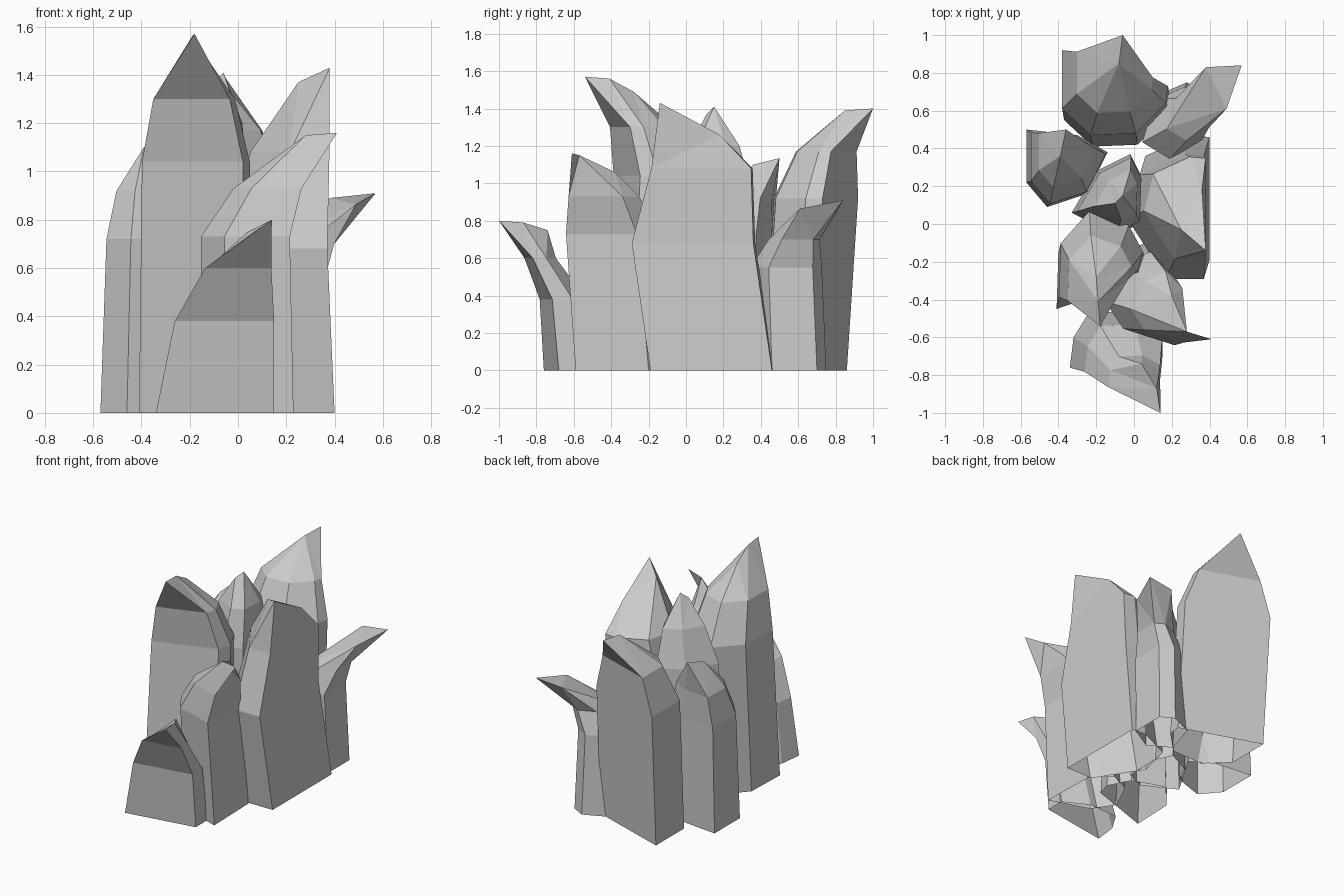
import bpy, bmesh

if "Cube" in bpy.data.objects:
    bpy.data.objects.remove(bpy.data.objects["Cube"])


def crystal(name, base, rings, top, pick):
    """Loft a six-sided shaft: base outline, rings (z, scale, dx, dy), then a pinched tip ridge.
    pick says which ridge point each corner of the last ring runs to."""
    bm = bmesh.new()
    n = len(base)
    cx = sum(p[0] for p in base) / n
    cy = sum(p[1] for p in base) / n
    loops = [[bm.verts.new((x, y, 0)) for x, y in base]]
    for z, s, dx, dy in rings:
        loops.append([bm.verts.new((cx + dx + (x - cx) * s, cy + dy + (y - cy) * s, z))
                      for x, y in base])
    tips = [bm.verts.new(p) for p in top]
    loops.append([tips[int(c)] for c in pick])
    for a, b in zip(loops, loops[1:]):
        for i in range(n):
            j = (i + 1) % n
            bm.faces.new(list(dict.fromkeys([a[i], a[j], b[j], b[i]])))
    # close the top when the ridge points form a triangle
    steps = {frozenset((pick[i - 1], pick[i])) for i in range(n) if pick[i - 1] != pick[i]}
    if len(steps) == 3:
        bm.faces.new(tips)
    # facet the bent quads of the upper part
    bmesh.ops.triangulate(bm, faces=[f for f in bm.faces
                                     if len(f.verts) == 4 and min(v.co.z for v in f.verts) > 0.01])
    bmesh.ops.recalc_face_normals(bm, faces=bm.faces)
    mesh = bpy.data.meshes.new(name)
    bm.to_mesh(mesh)
    bm.free()
    obj = bpy.data.objects.new(name, mesh)
    bpy.context.collection.objects.link(obj)
    return obj


# Back crystals
crystal("crystal_back",
        [(-.37, .86), (-.37, .55), (-.22, .41), (.02, .42), (.18, .58), (.19, .67)],
        [(.92, 1.0, -.01, .06), (1.17, .72, -.01, .13)],
        [(-.06, 1.0, 1.40), (-.08, .85, 1.39)], "011110")
crystal("crystal_back_right",
        [(.37, .46), (.37, .70), (.28, .75), (.12, .68), (.05, .45), (.2, .36)],
        [(.55, .98, -.01, -.02), (.70, .70, .07, .02)],
        [(.57, .84, .91), (.49, .61, .865), (.38, .83, .89)], "100221")

# Left and centre crystals
crystal("crystal_left",
        [(-.57, .22), (-.46, .09), (-.25, .16), (-.14, .38), (-.3, .47), (-.57, .5)],
        [(.72, .92, .01, 0), (.92, .7, .01, .04)],
        [(-.36, .5, 1.135), (-.39, .36, 1.10)], "111000")
crystal("crystal_centre",
        [(-.33, .06), (-.1, -.06), (.03, .0), (.04, .25), (-.02, .37), (-.2, .28)],
        [(.95, .92, .01, 0), (1.2, .62, .03, 0)],
        [(-.06, .15, 1.41), (-.1, .11, 1.37)], "110000")

# Broad right crystal with a flat outer face
crystal("crystal_right",
        [(.40, -.19), (.40, .46), (.30, .47), (.06, .36), (.0, .12), (.2, -.19)],
        [(.68, 1.0, -.03, -.10), (1.08, .82, .01, -.06)],
        [(.38, -.14, 1.43), (.25, -.03, 1.37), (.36, .18, 1.26)], "022110")

# Tallest crystal and the two in front of it
crystal("crystal_tall",
        [(-.41, -.45), (.03, -.30), (.06, -.2), (-.02, -.05), (-.24, .03), (-.40, -.15)],
        [(1.04, .95, 0, .05), (1.3, .72, -.01, -.03)],
        [(-.18, -.54, 1.57), (-.19, -.41, 1.56), (-.2, -.28, 1.49)], "001221")
crystal("crystal_front_right",
        [(.23, -.59), (.22, -.2), (.1, -.08), (-.05, -.15), (-.15, -.35), (-.05, -.5)],
        [(.73, .97, -.01, -.06), (.93, .74, .08, -.11)],
        [(.41, -.61, 1.16), (.28, -.57, 1.15), (.20, -.38, 1.06)], "012210")
crystal("crystal_front",
        [(-.34, -.76), (.15, -.68), (.15, -.55), (-.02, -.46), (-.24, -.47), (-.32, -.6)],
        [(.38, .84, .04, -.05), (.60, .56, .1, -.18)],
        [(.14, -1.0, .8), (.12, -.87, .79), (.04, -.74, .75)], "001221")
